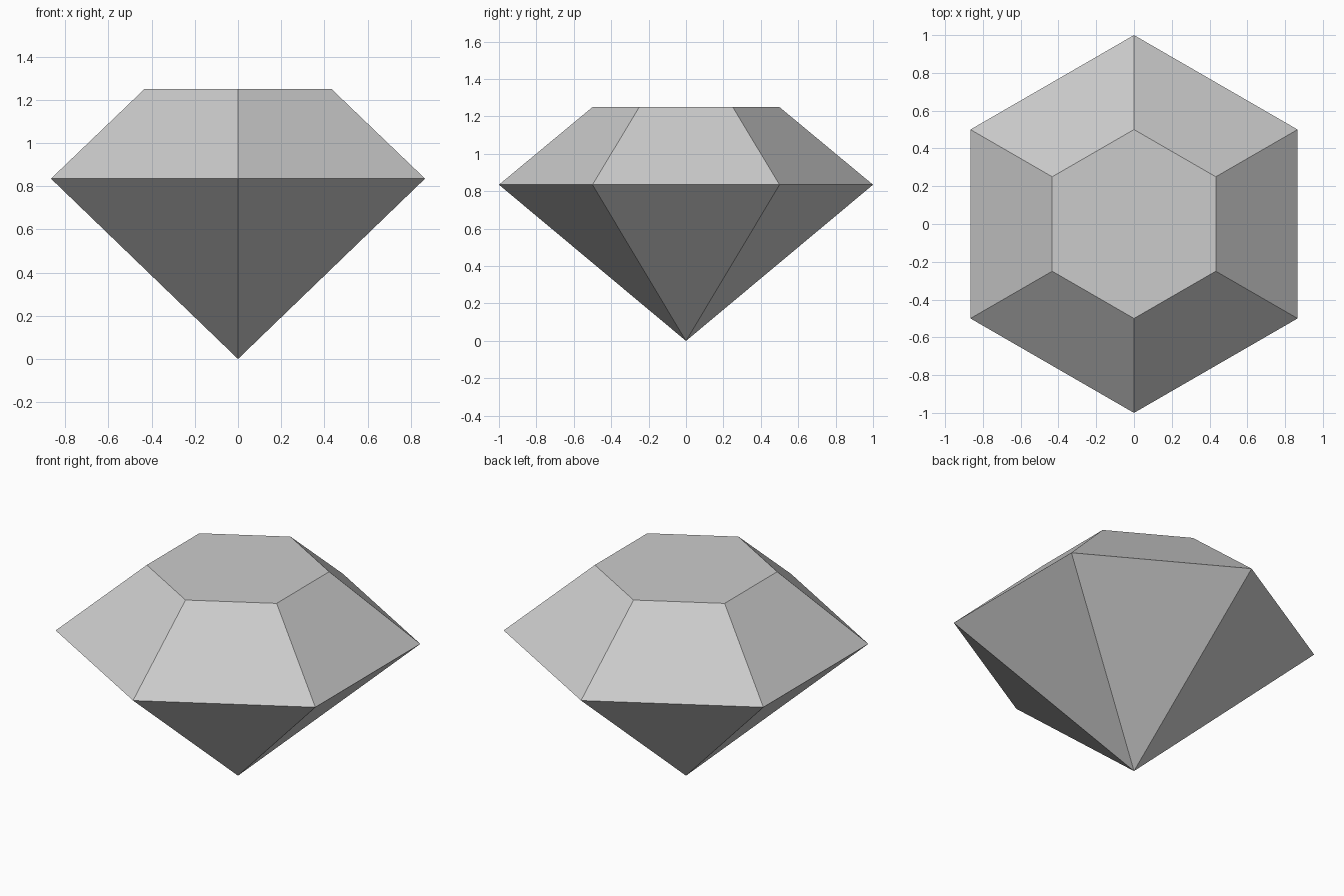
import bpy
import bmesh
from math import cos, sin, pi

cube = bpy.data.objects.get("Cube")
if cube:
    bpy.data.objects.remove(cube, do_unlink=True)

SIDES = 6
GIRDLE_Z, TOP_Z = 0.835, 1.25

# Single neutral grey
grey = bpy.data.materials.new("light_grey")
grey.use_nodes = True
colour = (0.6, 0.6, 0.6, 1)
grey.diffuse_color = colour
grey.node_tree.nodes["Principled BSDF"].inputs["Base Color"].default_value = colour


def ring(bm, radius, z):
    """Hexagonal ring with corners on the y axis."""
    angles = [pi / 2 + 2 * pi * i / SIDES for i in range(SIDES)]
    return [bm.verts.new((radius * cos(a), radius * sin(a), z)) for a in angles]


bm = bmesh.new()
tip = bm.verts.new((0, 0, 0))
girdle = ring(bm, 1.0, GIRDLE_Z)
table = ring(bm, 0.5, TOP_Z)

# Flat table, sloping crown facets and pointed pavilion facets
bm.faces.new(table)
for i in range(SIDES):
    j = (i + 1) % SIDES
    bm.faces.new((girdle[i], girdle[j], table[j], table[i]))
    bm.faces.new((tip, girdle[j], girdle[i]))
bmesh.ops.recalc_face_normals(bm, faces=bm.faces)

mesh = bpy.data.meshes.new("gemstone")
bm.to_mesh(mesh)
bm.free()
mesh.materials.append(grey)
gem = bpy.data.objects.new("gemstone", mesh)
bpy.context.collection.objects.link(gem)
